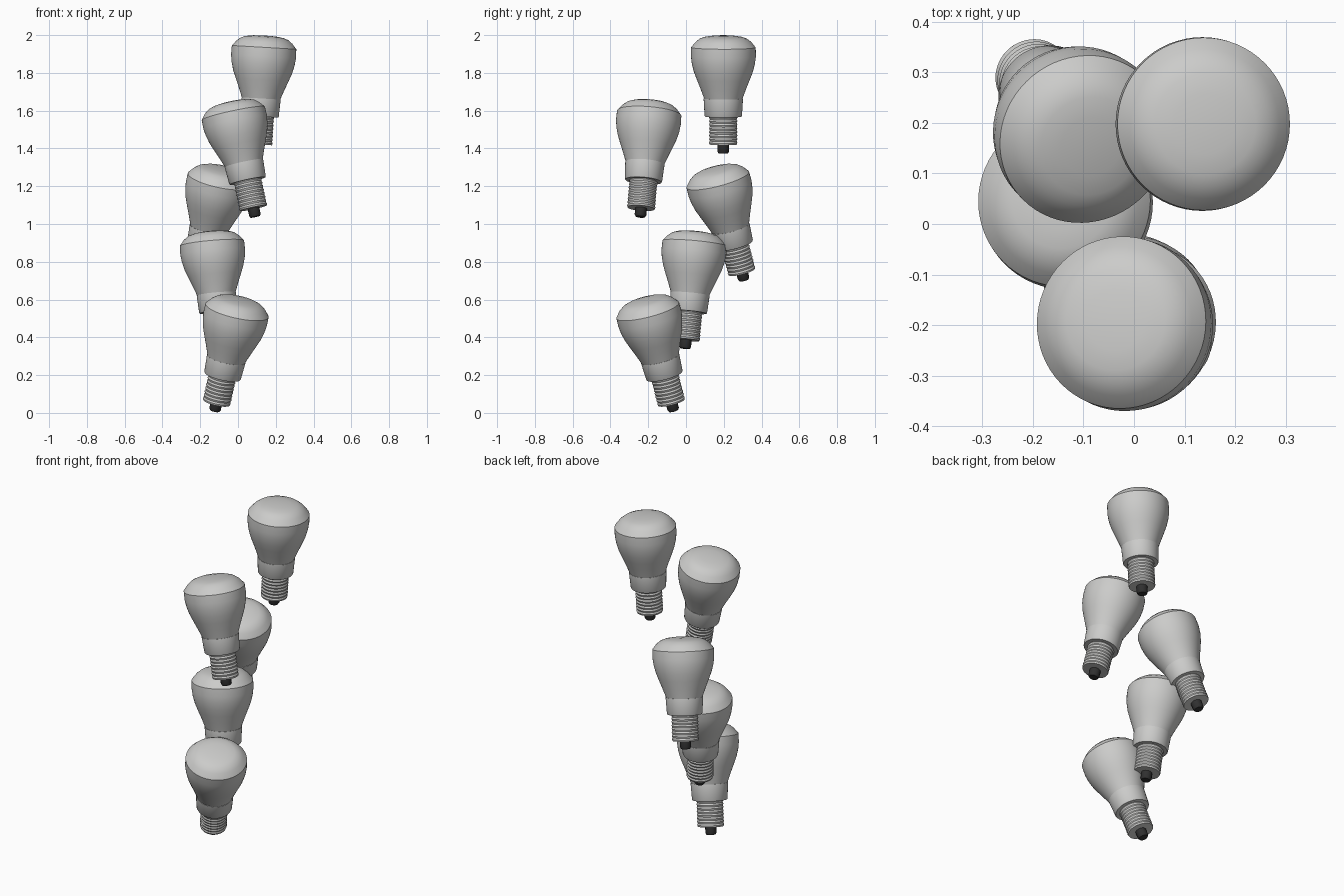
import bpy, bmesh
from math import radians, tau
from mathutils import Vector

cube = bpy.data.objects.get("Cube")
if cube:
    bpy.data.objects.remove(cube, do_unlink=True)


def material(name, rgb):
    m = bpy.data.materials.new(name)
    m.use_nodes = True
    m.diffuse_color = (*rgb, 1)
    bsdf = m.node_tree.nodes["Principled BSDF"]
    bsdf.inputs["Base Color"].default_value = (*rgb, 1)
    bsdf.inputs["Roughness"].default_value = 0.6
    return m


light_grey = material("light grey", (0.6, 0.6, 0.59))
dark_grey = material("dark grey", (0.03, 0.03, 0.03))


def lathe(name, profile, mat, steps=64):
    """Spin a list of (radius, height) points around z."""
    bm = bmesh.new()
    verts = [bm.verts.new((r, 0, z)) for r, z in profile]
    edges = [bm.edges.new(pair) for pair in zip(verts, verts[1:])]
    bmesh.ops.spin(bm, geom=verts + edges, cent=(0, 0, 0), axis=(0, 0, 1),
                   angle=tau, steps=steps)
    bmesh.ops.remove_doubles(bm, verts=bm.verts, dist=0.0002)
    bmesh.ops.recalc_face_normals(bm, faces=bm.faces)
    mesh = bpy.data.meshes.new(name)
    bm.to_mesh(mesh)
    bm.free()
    mesh.materials.append(mat)
    mesh.shade_smooth()
    mesh.set_sharp_from_angle(angle=radians(32))
    return mesh


RIM = 0.562

# Threaded base: a closed cylinder with small ridges
ridges, bottom, top = 8, 0.047, 0.2
pitch = (top - bottom) / ridges
thread = [(0, bottom), (0.072, bottom)]
for i in range(ridges):
    z = bottom + i * pitch
    thread += [(0.075, z + pitch * 0.5), (0.071, z + pitch)]
thread.append((0, top))

parts = {
    "bulb_body": lathe("bulb_body", [
        (0, 0.285), (0.1, 0.285), (0.107, 0.305), (0.122, 0.345),
        (0.14, 0.39), (0.156, 0.432), (0.167, 0.475), (0.172, 0.515),
        (0.171, RIM)], light_grey),
    "lens_dome": lathe("lens_dome", [
        (0.171, RIM), (0.148, 0.59), (0.125, 0.608), (0.1, 0.617),
        (0.06, 0.623), (0, 0.625)], light_grey),
    "collar": lathe("collar", [
        (0, 0.195), (0.096, 0.195), (0.099, 0.2), (0.104, 0.286),
        (0.104, 0.291), (0, 0.291)], light_grey),
    "threaded_base": lathe("threaded_base", thread, light_grey),
    "contact_tip": lathe("contact_tip", [
        (0, 0), (0.025, 0), (0.031, 0.01), (0.031, 0.05), (0, 0.05)],
        dark_grey, 12),
}

# Each bulb runs from its tip to the centre of its lens rim
bulbs = [
    ("top", (0.105, 0.197, 1.375), (0.138, 0.198, 1.935)),
    ("upper", (0.092, -0.242, 1.036), (-0.025, -0.195, 1.586)),
    ("middle", (-0.213, 0.308, 0.70), (-0.098, 0.168, 1.235)),
    ("lower", (-0.09, -0.005, 0.342), (-0.138, 0.046, 0.898)),
    ("bottom", (-0.124, -0.065, 0.009), (-0.005, -0.203, 0.543)),
]
for place, tip, rim in bulbs:
    axis = (Vector(rim) - Vector(tip)).normalized()
    turn = Vector((0, 0, 1)).rotation_difference(axis)
    for part, mesh in parts.items():
        ob = bpy.data.objects.new(f"{place}_{part}", mesh)
        ob.rotation_euler = turn.to_euler()
        ob.location = Vector(rim) - axis * RIM
        bpy.context.collection.objects.link(ob)
